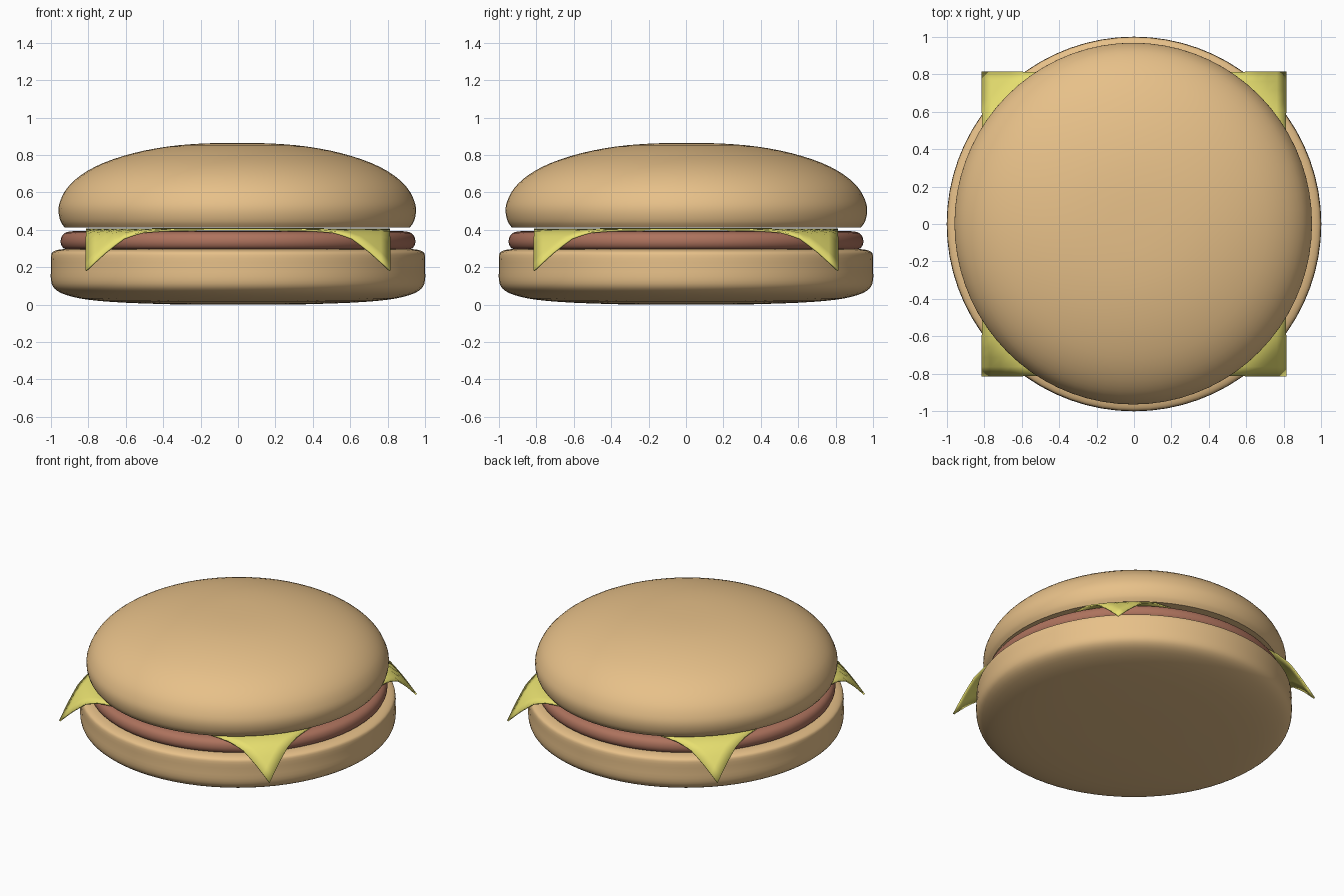
import bpy, bmesh, math
from mathutils import Vector

if "Cube" in bpy.data.objects:
    bpy.data.objects.remove(bpy.data.objects["Cube"])


def material(name, color):
    m = bpy.data.materials.new(name)
    m.diffuse_color = (*color, 1)
    m.use_nodes = True
    m.node_tree.nodes["Principled BSDF"].inputs["Base Color"].default_value = m.diffuse_color
    return m


def finish(name, bm, mat, angle=50):
    bmesh.ops.recalc_face_normals(bm, faces=bm.faces)
    me = bpy.data.meshes.new(name)
    bm.to_mesh(me)
    bm.free()
    me.materials.append(mat)
    ob = bpy.data.objects.new(name, me)
    bpy.context.collection.objects.link(ob)
    bpy.ops.object.select_all(action='DESELECT')
    ob.select_set(True)
    bpy.context.view_layer.objects.active = ob
    bpy.ops.object.shade_smooth_by_angle(angle=math.radians(angle))
    return ob


def smooth_curve(pts, steps=3):
    # Catmull-Rom curve through the profile points
    p = [Vector(q) for q in pts]
    p = [2 * p[0] - p[1]] + p + [2 * p[-1] - p[-2]]
    out = []
    for a, b, c, d in zip(p, p[1:], p[2:], p[3:]):
        for i in range(steps):
            t = i / steps
            out.append(0.5 * (2 * b + (c - a) * t + (2 * a - 5 * b + 4 * c - d) * t * t
                              + (3 * b - a - 3 * c + d) * t ** 3))
    return out + [p[-2]]


def lathe(name, profile, mat, sx=1, sy=1, cx=0, cy=0, n=72):
    # Profile runs bottom to top; both ends are closed with flat caps
    bm = bmesh.new()
    rings = []
    for r, z in profile:
        rings.append([bm.verts.new((cx + sx * r * math.cos(2 * math.pi * i / n),
                                    cy + sy * r * math.sin(2 * math.pi * i / n), z))
                      for i in range(n)])
    for a, b in zip(rings, rings[1:]):
        for i in range(n):
            j = (i + 1) % n
            bm.faces.new((a[i], a[j], b[j], b[i]))
    bm.faces.new(rings[0][::-1])
    bm.faces.new(rings[-1])
    return finish(name, bm, mat)


bread = material("bread", (0.80, 0.53, 0.25))
meat = material("meat", (0.42, 0.17, 0.11))
yellow = material("cheese", (0.80, 0.74, 0.16))

# Bottom bun
lathe("bottom_bun", smooth_curve([
    (0.3, 0.0), (0.6, 0.01), (0.8, 0.026), (0.92, 0.052), (0.98, 0.085),
    (1.0, 0.13), (1.0, 0.2), (0.999, 0.265), (0.985, 0.285), (0.95, 0.295), (0.90, 0.297)]), bread)

# Patty
lathe("patty", smooth_curve([
    (0.85, 0.295), (0.92, 0.297), (0.943, 0.315), (0.948, 0.345),
    (0.935, 0.375), (0.90, 0.391), (0.83, 0.393)]), meat)

# Top bun
lathe("top_bun", smooth_curve([
    (0.965, 0.412), (0.988, 0.445), (1.0, 0.5), (0.99, 0.555), (0.95, 0.625),
    (0.87, 0.695), (0.75, 0.757), (0.58, 0.81), (0.39, 0.845), (0.2, 0.861), (0.02, 0.865)]),
    bread, sx=0.956, sy=0.967, cx=-0.004, cy=0.002)

# Cheese slice with drooping corners
droop = [(0, 0.405), (0.8, 0.402), (0.9, 0.397), (0.956, 0.388), (1.012, 0.357), (1.074, 0.282), (1.153, 0.175)]


def cheese_height(r):
    for (r0, z0), (r1, z1) in zip(droop, droop[1:]):
        if r <= r1:
            return z0 + (z1 - z0) * (r - r0) / (r1 - r0)
    return droop[-1][1]


bm = bmesh.new()
bmesh.ops.create_grid(bm, x_segments=32, y_segments=32, size=0.812)
for v in bm.verts:
    v.co.z = cheese_height(math.hypot(v.co.x, v.co.y))
cheese = finish("cheese_slice", bm, yellow)
solid = cheese.modifiers.new("thickness", 'SOLIDIFY')
solid.thickness = 0.01
solid.offset = 0
